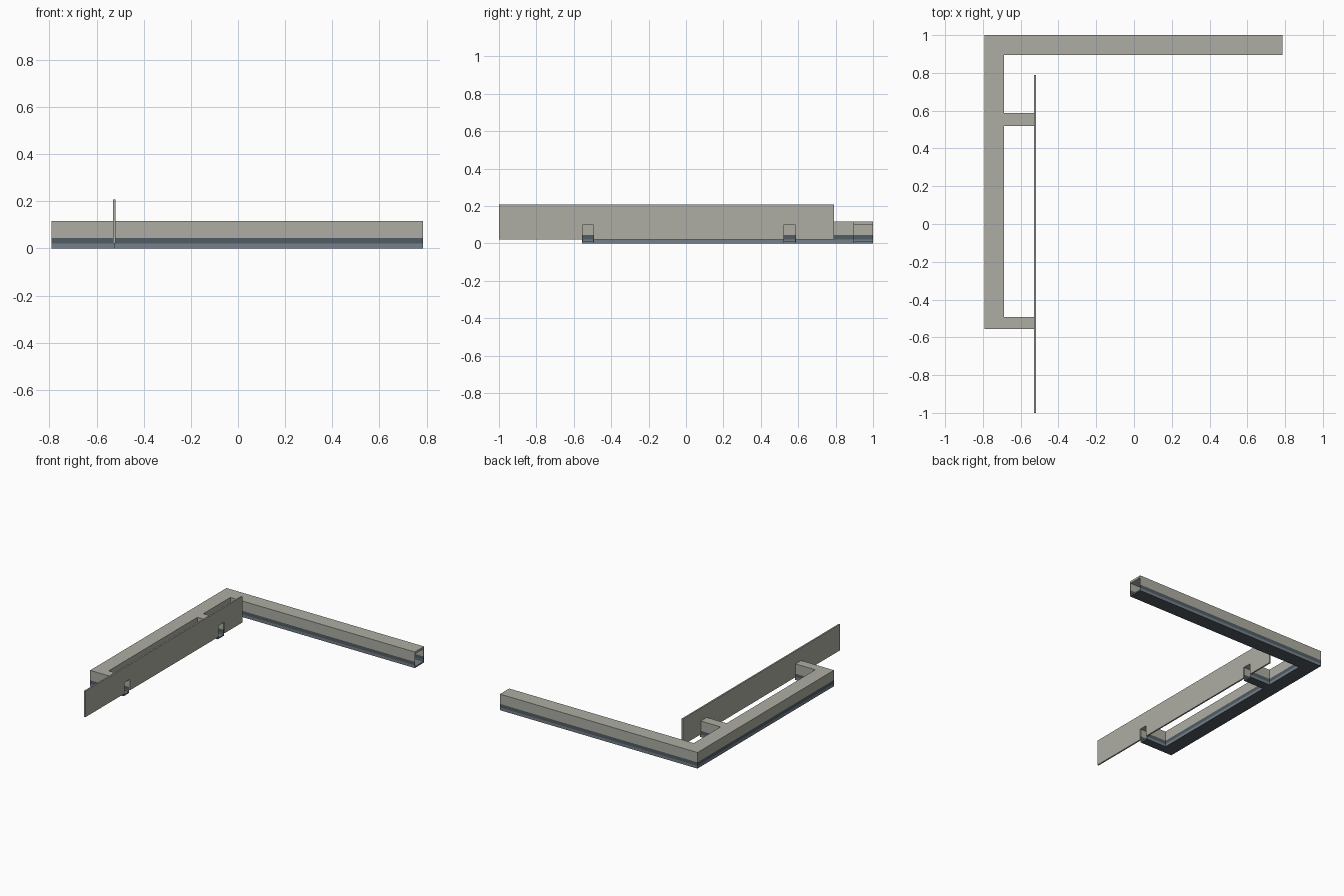
import bpy, bmesh

if "Cube" in bpy.data.objects:
    bpy.data.objects.remove(bpy.data.objects["Cube"])


def material(name, rgb):
    m = bpy.data.materials.new(name)
    m.diffuse_color = (*rgb, 1)
    m.use_nodes = True
    m.node_tree.nodes["Principled BSDF"].inputs["Base Color"].default_value = m.diffuse_color
    return m


GREY = material("warm grey", (0.42, 0.42, 0.37))
DARK = material("dark slate", (0.08, 0.107, 0.125))
MID = material("mid slate", (0.18, 0.22, 0.25))


def finish(name, bm, mats):
    mesh = bpy.data.meshes.new(name)
    bm.to_mesh(mesh)
    bm.free()
    for m in mats:
        mesh.materials.append(m)
    ob = bpy.data.objects.new(name, mesh)
    bpy.context.collection.objects.link(ob)
    return ob


def prism(name, pts, offset, mats):
    """Extrude a flat polygon of 3D points by an offset."""
    bm = bmesh.new()
    face = bm.faces.new([bm.verts.new(p) for p in pts])
    ext = bmesh.ops.extrude_face_region(bm, geom=[face])["geom"]
    bmesh.ops.translate(bm, vec=offset, verts=[v for v in ext if isinstance(v, bmesh.types.BMVert)])
    bmesh.ops.recalc_face_normals(bm, faces=bm.faces)
    bmesh.ops.triangulate(bm, faces=[f for f in bm.faces if len(f.verts) > 4])
    # underside takes the second material, if there is one
    if len(mats) > 1:
        for f in bm.faces:
            f.material_index = 1 if f.normal.z < -0.5 else 0
    return finish(name, bm, mats)


# Plan of the duct as three wall runs; the gaps between them are open ends
END = -0.525
RUNS = [
    [(0.785, 1.0), (-0.792, 1.0), (-0.792, -0.556), (END, -0.556)],
    [(END, -0.492), (-0.688, -0.492), (-0.688, 0.52), (END, 0.52)],
    [(END, 0.588), (-0.688, 0.588), (-0.688, 0.895), (0.785, 0.895)],
]
plan = [p for run in RUNS for p in run]

# Floor and roof slabs
prism("duct_floor", [(x, y, 0) for x, y in plan], (0, 0, 0.01), [MID, DARK])
prism("duct_roof", [(x, y, 0.1) for x, y in plan], (0, 0, 0.016), [GREY])

# Thin side walls with colour bands by height
LEVELS = [0.01, 0.02, 0.045, 0.1]
for i, run in enumerate(RUNS):
    bm = bmesh.new()
    rows = [[bm.verts.new((x, y, z)) for x, y in run] for z in LEVELS]
    for band in range(3):
        for k in range(3):
            f = bm.faces.new((rows[band][k], rows[band][k + 1],
                              rows[band + 1][k + 1], rows[band + 1][k]))
            f.material_index = band
    ob = finish(f"duct_wall_{i + 1}", bm, [MID, DARK, GREY])
    mod = ob.modifiers.new("thickness", "SOLIDIFY")
    mod.thickness = 0.004
    mod.offset = -1
    mod.use_even_offset = True

# Upright panel, notched where the two branches come through
profile = [(-1, 0.02), (-0.556, 0.02), (-0.556, 0.1), (-0.492, 0.1), (-0.492, 0.02),
           (0.52, 0.02), (0.52, 0.1), (0.588, 0.1), (0.588, 0.02),
           (0.79, 0.02), (0.79, 0.208), (-1, 0.208)]
prism("upright_panel", [(-0.53, y, z) for y, z in profile], (0.011, 0, 0), [GREY])
